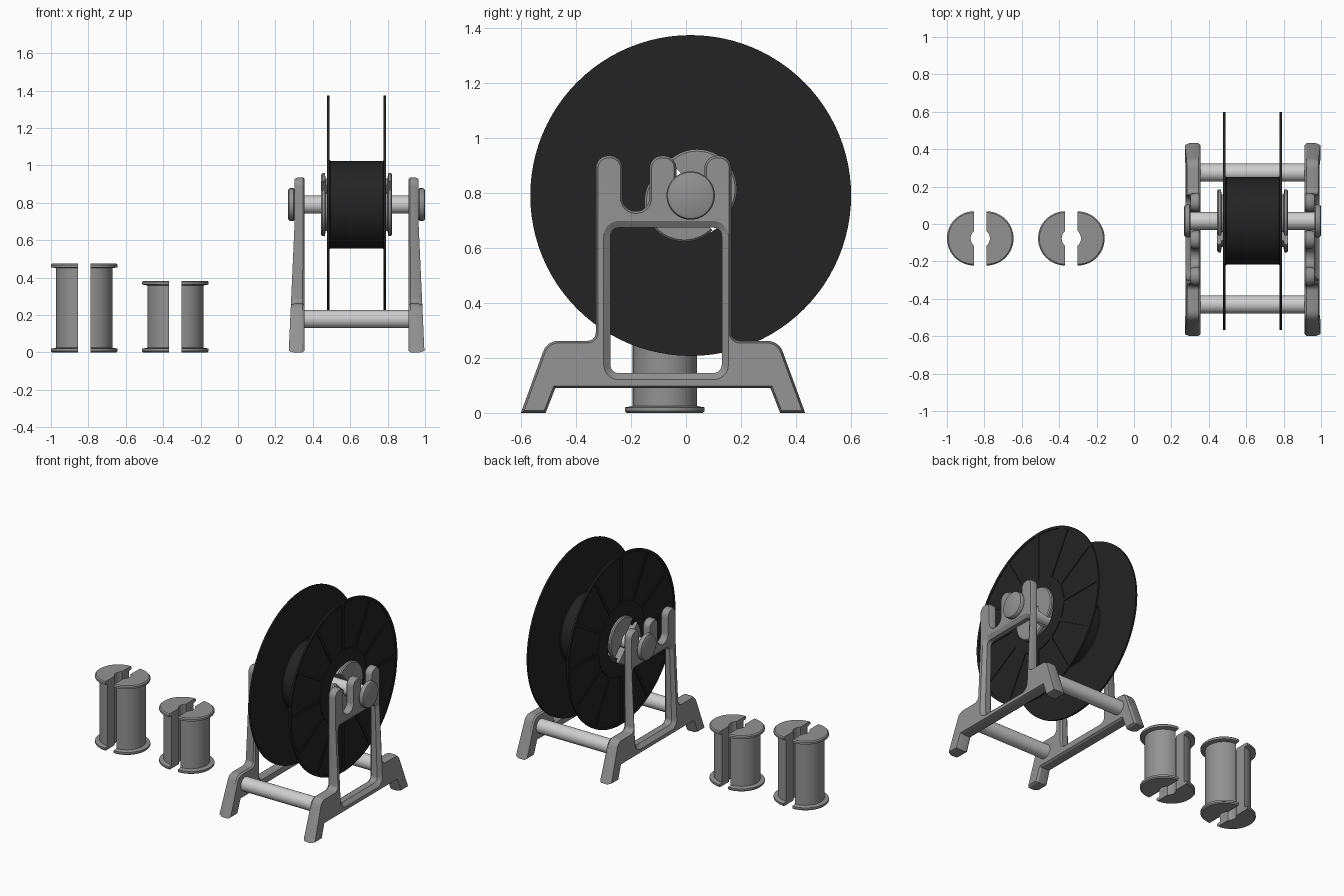
import bpy, bmesh
from math import pi, sin, cos, tan, atan2, radians
from mathutils import Vector, Matrix

if "Cube" in bpy.data.objects:
    bpy.data.objects.remove(bpy.data.objects["Cube"])

CX, CY, CZ = 0.634, 0.017, 0.79      # centre of the reel and axle


def material(name, value):
    m = bpy.data.materials.new(name)
    m.use_nodes = True
    colour = (value, value, value, 1)
    m.diffuse_color = colour
    m.node_tree.nodes["Principled BSDF"].inputs["Base Color"].default_value = colour
    return m


GREY = material("mid grey", 0.29)
BLACK = material("near black", 0.017)
PALE = material("pale grey", 0.62)


def finish(name, bm, mat):
    bmesh.ops.recalc_face_normals(bm, faces=bm.faces[:])
    mesh = bpy.data.meshes.new(name)
    bm.to_mesh(mesh)
    bm.free()
    mesh.materials.append(mat)
    ob = bpy.data.objects.new(name, mesh)
    bpy.context.collection.objects.link(ob)
    bpy.ops.object.select_all(action='DESELECT')
    ob.select_set(True)
    bpy.context.view_layer.objects.active = ob
    bpy.ops.object.shade_smooth_by_angle(angle=radians(30))
    return ob


def skin(bm, rings, loop=False):
    """Bridge rings of points with quads and return the rings of vertices."""
    vs = [[bm.verts.new(p) for p in ring] for ring in rings]
    pairs = list(zip(vs, vs[1:]))
    if loop:
        pairs.append((vs[-1], vs[0]))
    for a, b in pairs:
        for i in range(len(a)):
            j = (i + 1) % len(a)
            bm.faces.new((a[i], a[j], b[j], b[i]))
    return vs


def lathe_x(name, profile, mat, y=CY, z=CZ, loop=False, sides=48):
    """Turn (x, radius) points around an axis parallel to x."""
    bm = bmesh.new()
    rings = [[(x, y + r * cos(2 * pi * k / sides), z + r * sin(2 * pi * k / sides))
              for k in range(sides)] for x, r in profile]
    vs = skin(bm, rings, loop)
    if not loop:
        bm.faces.new(vs[0])
        bm.faces.new(vs[-1])
    return finish(name, bm, mat)


def rounded(corners, steps=8):
    """Polygon with a fillet radius at each (y, z, radius) corner."""
    out = []
    for i, (a, b, r) in enumerate(corners):
        p = Vector((a, b))
        if r == 0:
            out.append(p)
            continue
        u = (Vector(corners[i - 1][:2]) - p).normalized()
        v = (Vector(corners[(i + 1) % len(corners)][:2]) - p).normalized()
        half = u.angle(v) / 2
        c = p + (u + v).normalized() * r / sin(half)
        s, e = p + u * r / tan(half) - c, p + v * r / tan(half) - c
        a0 = atan2(s.y, s.x)
        da = (atan2(e.y, e.x) - a0 + pi) % (2 * pi) - pi
        out += [c + Vector((cos(a0 + da * k / steps), sin(a0 + da * k / steps))) * r
                for k in range(steps + 1)]
    return out


def inset(pts, d):
    """Move a counter-clockwise outline inward by d."""
    out = []
    for i, p in enumerate(pts):
        e1 = (p - pts[i - 1]).normalized()
        e2 = (pts[(i + 1) % len(pts)] - p).normalized()
        n1, n2 = Vector((-e1.y, e1.x)), Vector((-e2.y, e2.x))
        out.append(p + (n1 + n2) * d / (1 + n1.dot(n2)))
    return out


# Stand sides: feet, sill, three posts with two axle notches, and a window
OUTLINE = rounded([
    (-.6, 0, 0), (-.51, 0, 0), (-.475, .09, 0), (.307, .09, 0), (.342, 0, 0),
    (.433, 0, 0), (.337, .262, .06), (.165, .262, .03), (.165, .935, .046),
    (.067, .935, .046), (.067, .733, .049), (-.035, .733, .049),
    (-.035, .935, .046), (-.133, .935, .046), (-.133, .733, .047),
    (-.23, .733, .047), (-.23, .935, .046), (-.328, .935, .046),
    (-.328, .262, .03), (-.505, .262, .06)])
WINDOW = rounded([(-.275, .145, .03), (.13, .145, .03), (.13, .673, .03), (-.275, .673, .03)])
INNER, OUTER, BEVEL, KINK = .278, .331, .008, .7


def stand_side(name, side):
    bm = bmesh.new()
    caps = [[], []]
    for pts, d_in, d_out in ((OUTLINE, BEVEL, BEVEL), (WINDOW, -BEVEL, -.024)):
        layers = ((INNER, d_in), (INNER + BEVEL, 0), (OUTER - 2 * BEVEL, 0), (OUTER, d_out))
        vs = skin(bm, [[(x, p.x, p.y) for p in inset(pts, d)] for x, d in layers])
        for cap, ring in zip(caps, (vs[0], vs[-1])):
            cap += [bm.edges.get((ring[i - 1], ring[i])) for i in range(len(ring))]
    for cap in caps:
        bmesh.ops.triangle_fill(bm, edges=cap, use_beauty=True, normal=(1, 0, 0))
    # Splay the outer face below the posts
    bmesh.ops.bisect_plane(bm, geom=bm.verts[:] + bm.edges[:] + bm.faces[:],
                           plane_co=(0, 0, KINK), plane_no=(0, 0, 1))
    for v in bm.verts:
        depth = (v.co.x - INNER) / (OUTER - INNER)
        v.co.x += .032 * depth * max(0, KINK - v.co.z) / KINK
        v.co.x = CX + side * v.co.x
    finish(name, bm, GREY)


for label, side in (("left", 1), ("right", -1)):
    stand_side(label + "_stand_side", side)
    lathe_x(label + "_axle_cap",
            [(CX + side * d, r) for d, r in
             ((.331, .08), (.337, .088), (.355, .088), (.362, .084), (.366, .076))], GREY)

# Axle and cross bars
for name, y, z, half in (("axle", CY, CZ, .335), ("front_cross_bar", -.43, .178, .285),
                         ("back_cross_bar", .275, .178, .285)):
    lathe_x(name, [(CX - half, .048), (CX + half, .048)], PALE, y, z, sides=32)

# Reel: hub with two thin rimmed flanges
HALF = [(.145, .24), (.14, .234)]
SIDE = [(.157, .152), (.157, .25), (.152, .25), (.152, .565), (.157, .565),
        (.157, .583), (.145, .583)] + HALF
lathe_x("reel", [(CX - d, r) for d, r in SIDE] + [(CX + d, r) for d, r in reversed(SIDE)],
        BLACK, loop=True, sides=96)

# Twelve spokes on the outside of each flange
bm = bmesh.new()
for side in (-1, 1):
    for k in range(12):
        m = (Matrix.Translation((CX, CY, CZ)) @ Matrix.Rotation(k * pi / 6, 4, 'X')
             @ Matrix.Translation((side * .1535, 0, .4075)) @ Matrix.Diagonal((.007, .02, .325, 1)))
        bmesh.ops.create_cube(bm, size=1, matrix=m)
finish("reel_spokes", bm, BLACK)


def adapter_half(name, height, origin, bulge, axis):
    """Half bobbin with end flanges, bulging one way from a grooved flat face."""
    def ring(z, r):
        arc = [pi / 2 + pi * k / 24 for k in range(25)]
        pts = [(r * cos(a), r * sin(a), z) for a in arc]
        span = radians(50)
        groove = [pi + span - 2 * span * k / 8 for k in range(9)]
        x0 = .052 * cos(span)
        return pts + [(x0 + .052 * cos(a), .052 * sin(a), z) for a in groove]
    ends = ((0, .138), (.007, .145), (.02, .145), (.025, .117))
    prof = list(ends) + [(height - z, r) for z, r in reversed(ends)]
    bm = bmesh.new()
    vs = skin(bm, [ring(z, r) for z, r in prof])
    bm.faces.new(vs[0])
    bm.faces.new(vs[-1])
    x, z = -Vector(bulge).normalized(), Vector(axis)
    rot = Matrix((x, z.cross(x), z)).transposed().to_4x4()
    bm.transform(Matrix.Translation(Vector(origin) - x * .033) @ rot)
    finish(name, bm, GREY)


# Adapter pairs: one mounted in the reel, a tall and a short spare beside it
PAIRS = (("mounted", .38, (CX - .19, CY, CZ), (0, 1, 1), (1, 0, 0)),
         ("tall_spare", .475, (-.822, -.077, 0), (1, 0, 0), (0, 0, 1)),
         ("short_spare", .383, (-.335, -.077, 0), (1, 0, 0), (0, 0, 1)))
for name, height, origin, bulge, axis in PAIRS:
    for n, s in (("a", 1), ("b", -1)):
        adapter_half(name + "_adapter_" + n, height, origin, Vector(bulge) * s, axis)
